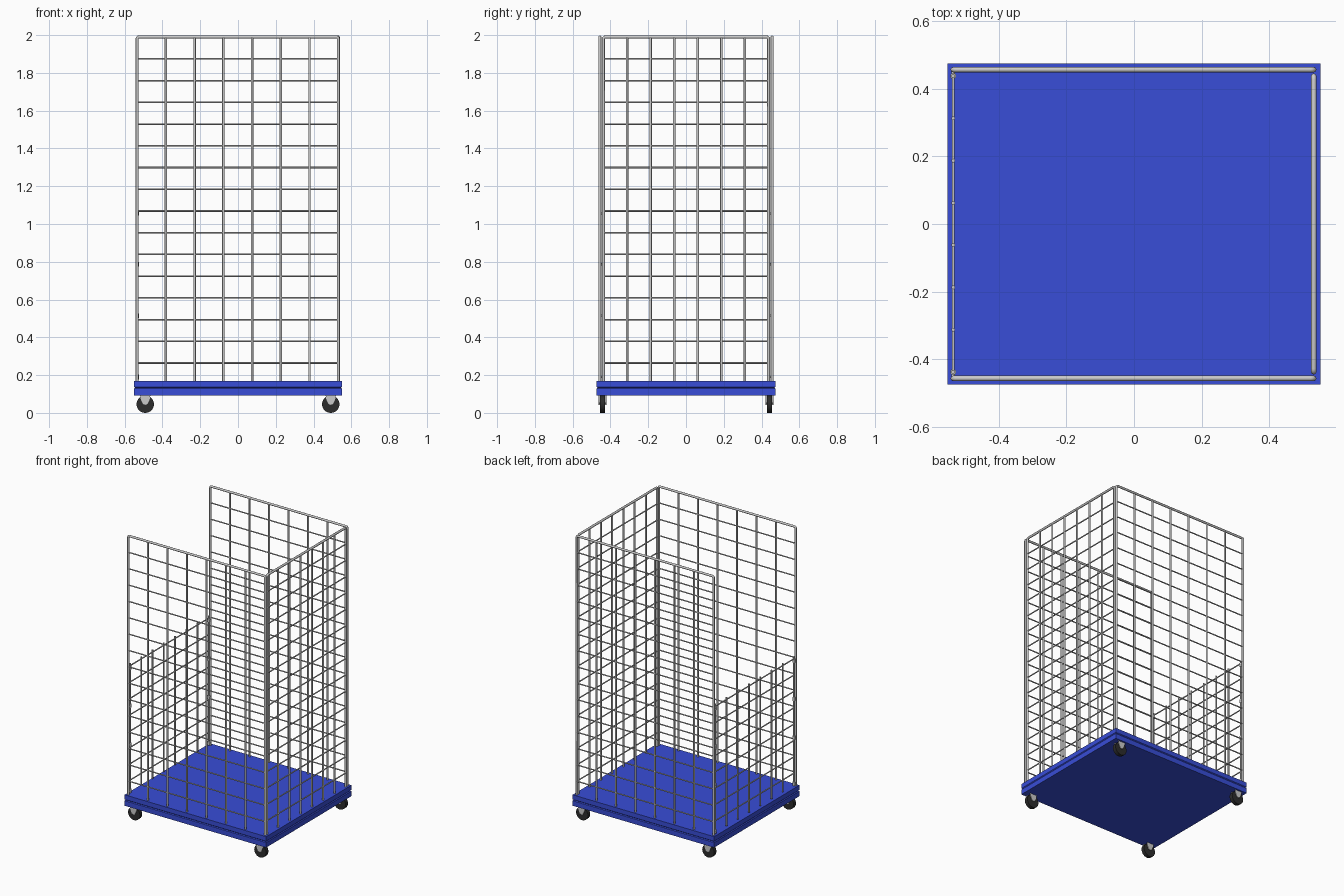
import bpy, bmesh, math
from mathutils import Vector, Matrix

if "Cube" in bpy.data.objects:
    bpy.data.objects.remove(bpy.data.objects["Cube"])


def material(name, color):
    m = bpy.data.materials.new(name)
    m.diffuse_color = (*color, 1)
    m.use_nodes = True
    m.node_tree.nodes["Principled BSDF"].inputs["Base Color"].default_value = m.diffuse_color
    return m


BLUE = material("blue_paint", (0.04, 0.075, 0.68))
DARK = material("dark_rubber", (0.025, 0.025, 0.025))


def finish(name, bm, mat=None, smooth=True):
    bmesh.ops.recalc_face_normals(bm, faces=bm.faces)
    me = bpy.data.meshes.new(name)
    bm.to_mesh(me)
    bm.free()
    ob = bpy.data.objects.new(name, me)
    bpy.context.collection.objects.link(ob)
    if mat:
        me.materials.append(mat)
    if smooth:
        bpy.ops.object.select_all(action='DESELECT')
        ob.select_set(True)
        bpy.context.view_layer.objects.active = ob
        bpy.ops.object.shade_smooth_by_angle(angle=math.radians(50))
    return ob


def rod(bm, a, b, r, sides=10):
    a, b = Vector(a), Vector(b)
    d = b - a
    mat = Matrix.Translation((a + b) / 2) @ d.to_track_quat('Z', 'Y').to_matrix().to_4x4()
    bmesh.ops.create_cone(bm, cap_ends=True, segments=sides, radius1=r, radius2=r,
                          depth=d.length, matrix=mat)


def frame(name, place, u0, u1, z0, z1, r=0.008, bend=0.01):
    """Upside-down U of bent tube; place(u, z) gives the 3D point."""
    pts = [(u0, z0)]
    for cx, start in ((u0 + bend, 180), (u1 - bend, 90)):
        for k in range(5):
            t = math.radians(start - 22.5 * k)
            pts.append((cx + bend * math.cos(t), z1 - bend + bend * math.sin(t)))
    pts.append((u1, z0))
    cu = bpy.data.curves.new(name, 'CURVE')
    cu.dimensions = '3D'
    cu.bevel_depth, cu.bevel_resolution, cu.use_fill_caps = r, 2, True
    sp = cu.splines.new('POLY')
    sp.points.add(len(pts) - 1)
    for p, (u, z) in zip(sp.points, pts):
        p.co = (*place(u, z), 1)
    ob = bpy.data.objects.new(name, cu)
    bpy.context.collection.objects.link(ob)


def grid(name, place, u0, u1, z0, z1, rows, ends=False, r=0.0065):
    """Eight upright columns and evenly stacked cross wires."""
    bm = bmesh.new()
    for i in range(0 if ends else 1, 8 if ends else 7):
        u = u0 + (u1 - u0) * i / 7
        rod(bm, place(u, z0), place(u, z1), r)
    for j in range(rows):
        z = 0.264 + 0.115 * j
        rod(bm, place(u0, z), place(u1, z), 0.0042, 8)
    finish(name, bm)


# Tall wire panels: front, back and right
for side, sy in (("front", -1), ("back", 1)):
    place = lambda u, z, sy=sy: (u, sy * 0.456, z)
    frame(side + "_panel_frame", place, -0.534, 0.531, 0.16, 1.99)
    grid(side + "_panel_wires", place, -0.534, 0.531, 0.16, 1.99, 15)
right = lambda u, z: (0.531, u, z)
frame("right_panel_frame", right, -0.437, 0.437, 0.16, 1.99)
grid("right_panel_wires", right, -0.437, 0.437, 0.16, 1.99, 15)

# Half-height gate on the left
left = lambda u, z: (-0.534, u, z)
grid("left_gate_wires", left, -0.437, 0.437, 0.18, 1.085, 8, ends=True, r=0.0055)

# Gate hinge clips
bm = bmesh.new()
for sy in (-1, 1):
    for z in (0.19, 0.515, 0.787, 1.056):
        rod(bm, left(sy * 0.437, z - 0.012), left(sy * 0.437, z + 0.012), 0.009)
        rod(bm, left(sy * 0.437, z), left(sy * 0.455, z), 0.006)
finish("gate_hinge_clips", bm)

# Platform with a shallow groove around its edge
bm = bmesh.new()
rings = []
for inset, z in ((0, 0.093), (0, 0.128), (0.005, 0.133), (0, 0.138), (0, 0.17)):
    x, y = 0.551 - inset, 0.474 - inset
    rings.append([bm.verts.new(p) for p in ((-x, -y, z), (x, -y, z), (x, y, z), (-x, y, z))])
for a, b in zip(rings, rings[1:]):
    for i in range(4):
        bm.faces.new((a[i], a[(i + 1) % 4], b[(i + 1) % 4], b[i]))
bm.faces.new(rings[0])
bm.faces.new(rings[-1])
finish("platform", bm, BLUE, smooth=False)

# Casters: wheel and thin forked bracket at each corner
FORK = ((-0.027, 0.094), (0.027, 0.094), (0.025, 0.075), (0.013, 0.048),
        (0, 0.042), (-0.013, 0.048), (-0.025, 0.075))
for sx, xn in ((-1, "left"), (1, "right")):
    for sy, yn in ((-1, "front"), (1, "back")):
        cx, cy = sx * 0.491, sy * 0.442
        bm = bmesh.new()
        rod(bm, (cx, cy - 0.013, 0.046), (cx, cy + 0.013, 0.046), 0.046, 28)
        finish(f"{yn}_{xn}_wheel", bm, DARK)
        bm = bmesh.new()
        for s in (-1, 1):
            loops = [[bm.verts.new((cx + x, cy + s * w, z)) for x, z in FORK]
                     for w in (0.017, 0.020)]
            n = len(FORK)
            for i in range(n):
                j = (i + 1) % n
                bm.faces.new((loops[0][i], loops[0][j], loops[1][j], loops[1][i]))
            for l in loops:
                bm.faces.new(l)
        rod(bm, (cx, cy - 0.02, 0.05), (cx, cy + 0.02, 0.05), 0.005)
        finish(f"{yn}_{xn}_caster_fork", bm)
